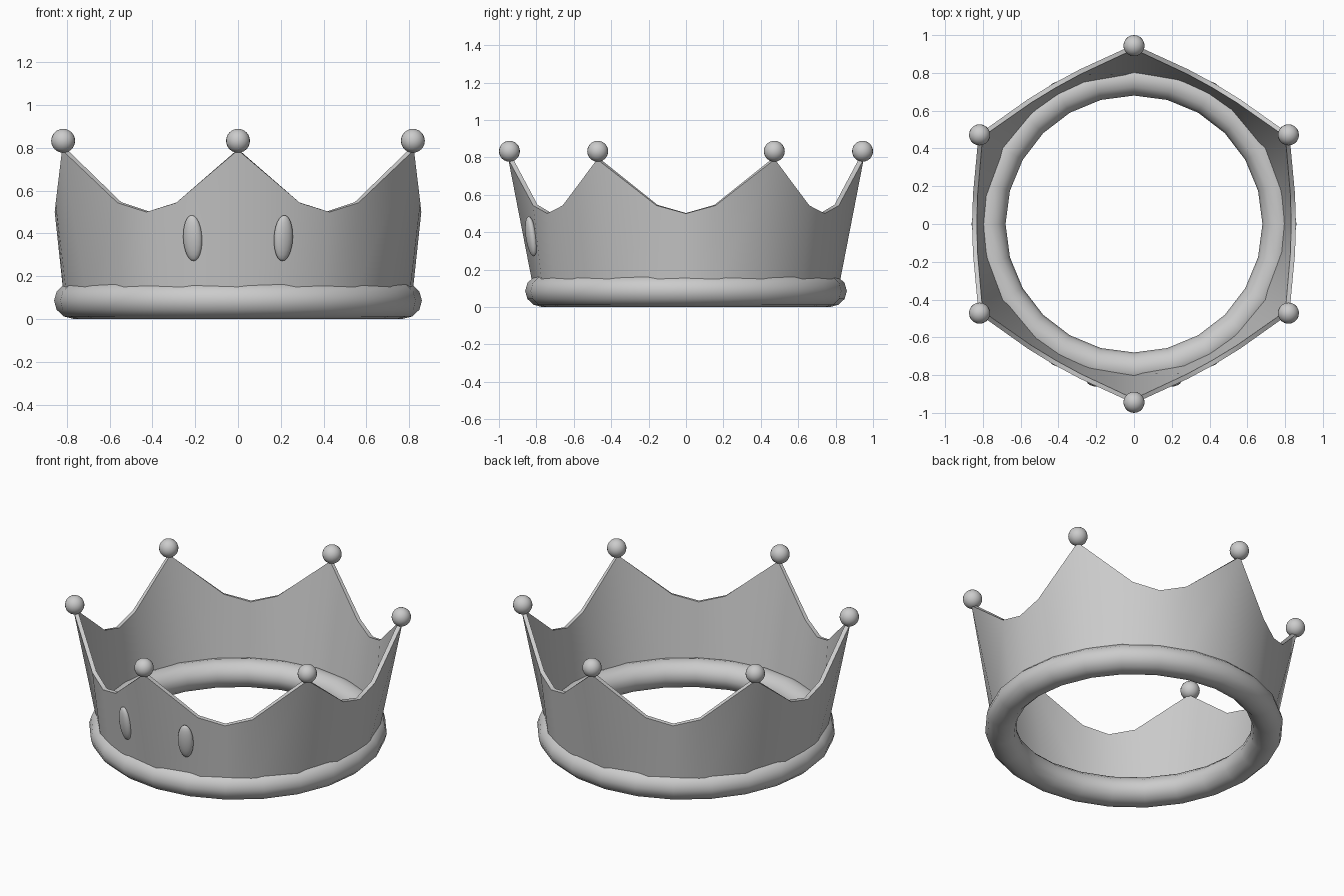
import bpy, bmesh
from math import sin, cos, pi, radians
from mathutils import Matrix, Vector

cube = bpy.data.objects.get("Cube")
if cube:
    bpy.data.objects.remove(cube, do_unlink=True)

GREY = (0.6, 0.6, 0.6, 1)
metal = bpy.data.materials.new("plain grey")
metal.use_nodes = True
metal.diffuse_color = GREY
metal.node_tree.nodes["Principled BSDF"].inputs["Base Color"].default_value = GREY


def smooth(obj, angle=50):
    bpy.ops.object.select_all(action='DESELECT')
    obj.select_set(True)
    bpy.context.view_layer.objects.active = obj
    bpy.ops.object.shade_smooth_by_angle(angle=radians(angle))


def make(name, bm):
    mesh = bpy.data.meshes.new(name)
    bm.to_mesh(mesh)
    bm.free()
    mesh.materials.append(metal)
    obj = bpy.data.objects.new(name, mesh)
    bpy.context.collection.objects.link(obj)
    smooth(obj)
    return obj


def polar(radius, degrees, z):
    a = radians(degrees)
    return Vector((radius * cos(a), radius * sin(a), z))


# Rolled base ring
bpy.ops.mesh.primitive_torus_add(major_segments=24, minor_segments=12,
                                 major_radius=0.77, minor_radius=0.09,
                                 location=(0, 0, 0.086))
ring = bpy.context.object
ring.name = "base_ring"
ring.scale.z = 0.95
ring.data.materials.append(metal)
smooth(ring)

# Flared band: six repeats of valley, shoulder, peak, shoulder
SECTION = [(0, 0.857, 0.5), (10.5, 0.867, 0.543), (30, 0.95, 0.79), (49.5, 0.867, 0.543)]
bm = bmesh.new()
columns = []
for i in range(6):
    for angle, radius, top in SECTION:
        a = angle + 60 * i
        columns.append((bm.verts.new(polar(0.812, a, 0.08)),
                        bm.verts.new(polar(radius, a, top))))
for (b0, t0), (b1, t1) in zip(columns, columns[1:] + columns[:1]):
    bm.faces.new((b0, b1, t1, t0))
band = make("crown_band", bm)
solid = band.modifiers.new("thickness", 'SOLIDIFY')
solid.thickness = 0.025
solid.offset = -1
bpy.context.view_layer.objects.active = band
bpy.ops.object.modifier_apply(modifier=solid.name)
smooth(band)

# Ball on each peak
for i in range(6):
    bm = bmesh.new()
    bmesh.ops.create_uvsphere(bm, u_segments=20, v_segments=12, radius=0.056)
    ball = make(f"peak_ball_{i + 1}", bm)
    ball.location = polar(0.944, 30 + 60 * i, 0.833)

# Two tall oval gems set through the front of the band
for side, name in ((1, "left_gem"), (-1, "right_gem")):
    bm = bmesh.new()
    bmesh.ops.create_uvsphere(bm, u_segments=20, v_segments=12, radius=1)
    bm.transform(Matrix.Translation((side * 0.212, -0.828, 0.378))
                 @ Matrix.Rotation(side * radians(18), 4, 'Z')
                 @ Matrix.Rotation(radians(8), 4, 'X')
                 @ Matrix.Diagonal((0.046, 0.027, 0.108, 1)))
    make(name, bm)
